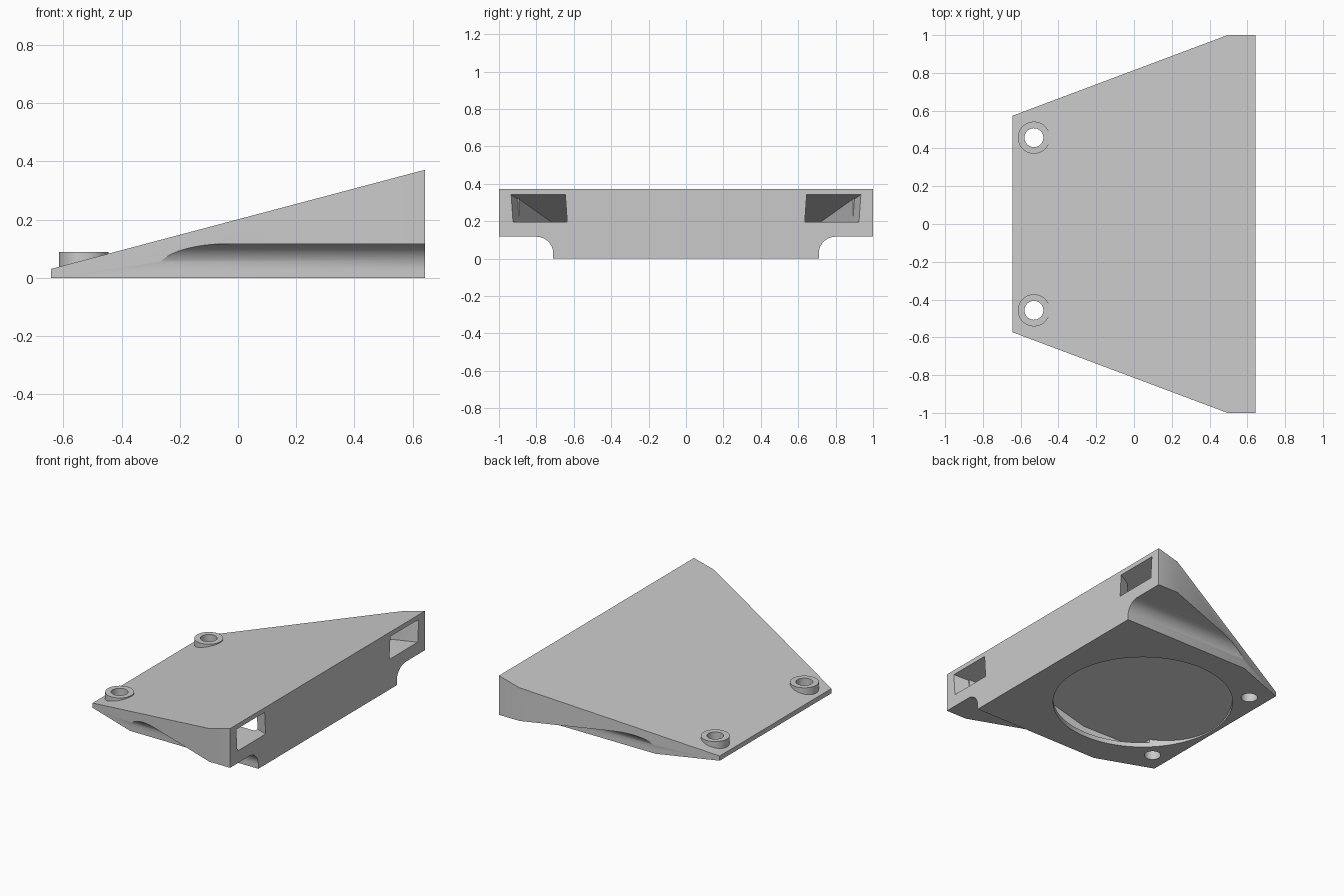
import bpy, bmesh, math
from mathutils import Vector

cube = bpy.data.objects.get("Cube")
if cube:
    bpy.data.objects.remove(cube, do_unlink=True)

grey = bpy.data.materials.new("plain_grey")
grey.use_nodes = True
colour = (0.59, 0.59, 0.59, 1)
grey.diffuse_color = colour
grey.node_tree.nodes["Principled BSDF"].inputs["Base Color"].default_value = colour

X, HALF, SLOPE = 0.643, 1.0, 0.265
SKIN = 0.03          # thickness of the sloping top and of the floor
SHELF = 0.197        # height of the ledge over each channel
INNER = 0.635        # inner edge of that ledge


def outer(x):
    """Half width of the hollow, parallel to the slanted sides."""
    return 0.925 + 0.373 * (x - X)


def prism(name, points, offset):
    """Extrude a closed 3D outline along a vector."""
    bm = bmesh.new()
    face = bm.faces.new([bm.verts.new(p) for p in points])
    made = bmesh.ops.extrude_face_region(bm, geom=[face])["geom"]
    bmesh.ops.translate(bm, vec=Vector(offset), verts=[v for v in made if isinstance(v, bmesh.types.BMVert)])
    bmesh.ops.recalc_face_normals(bm, faces=bm.faces)
    mesh = bpy.data.meshes.new(name)
    bm.to_mesh(mesh)
    bm.free()
    mesh.materials.append(grey)
    ob = bpy.data.objects.new(name, mesh)
    bpy.context.collection.objects.link(ob)
    return ob


def cylinder(name, x, y, r, z0, z1, n=64):
    ring = [(x + r * math.cos(2 * math.pi * i / n), y + r * math.sin(2 * math.pi * i / n), z0) for i in range(n)]
    return prism(name, ring, (0, 0, z1 - z0))


def combine(target, other, operation):
    mod = target.modifiers.new("join", "BOOLEAN")
    mod.operation, mod.solver, mod.object = operation, "EXACT", other
    bpy.context.view_layer.objects.active = target
    bpy.ops.object.modifier_apply(modifier=mod.name)
    bpy.data.objects.remove(other, do_unlink=True)


def trim_to_slope(ob, depth):
    """Keep only what lies under the sloping top, lowered by depth."""
    mid = 0.201 - depth
    side = [(-1, -0.3), (1, -0.3), (1, mid + SLOPE), (-1, mid - SLOPE)]
    combine(ob, prism("slope", [(x, -2, z) for x, z in side], (0, 4, 0)), "INTERSECT")


# Wedge body: plan outline trimmed by the sloping top
plan = [(-X, -0.573), (0.495, -HALF), (X, -HALF), (X, HALF), (0.495, HALF), (-X, 0.573)]
body = prism("wedge_body", [(x, y, 0) for x, y in plan], (0, 0, 0.6))
trim_to_slope(body, 0)

# Screw bosses standing on the thin end
for s in (-1, 1):
    combine(body, cylinder("boss", -0.53, s * 0.457, 0.085, 0.01, 0.089), "UNION")

# Hollow inside, stepped up over the side channels
low, high = -0.45, 0.565
corners = [(low, -outer(low)), (high, -outer(high)), (high, outer(high)), (low, outer(low))]
hollow = prism("hollow", [(x, y, SKIN) for x, y in corners], (0, 0, 0.5))
trim_to_slope(hollow, SKIN)
for s in (-1, 1):
    ledge = [(-1, s * INNER, -0.1), (1, s * INNER, -0.1), (1, s * 1.5, -0.1), (-1, s * 1.5, -0.1)]
    combine(hollow, prism("ledge", ledge, (0, 0, SHELF + 0.1)), "DIFFERENCE")
combine(body, hollow, "DIFFERENCE")

# Round opening in the floor
opening = cylinder("opening", -0.07, 0, 0.545, -0.1, 0.5, 96)
trim_to_slope(opening, SKIN)
combine(body, opening, "DIFFERENCE")

for s in (-1, 1):
    # Screw holes
    combine(body, cylinder("hole", -0.53, s * 0.457, 0.05, -0.1, 0.3, 48), "DIFFERENCE")

    # Filleted channel along each lower side
    arc = [(0.80 - 0.09 * math.cos(a), 0.027 + 0.09 * math.sin(a))
           for a in (math.pi / 2 * i / 16 for i in range(17))]
    section = [(1.2, -0.1), (0.71, -0.1)] + arc + [(1.2, 0.117)]
    combine(body, prism("channel", [(-1, s * y, z) for y, z in section], (2, 0, 0)), "DIFFERENCE")

    # Window through the tall end wall into the hollow
    frame = [(INNER, SHELF), (0.925, SHELF), (0.939, 0.4), (INNER + 0.014, 0.4)]
    window = prism("window", [(high - 0.01, s * (y - 0.373 * (X - high + 0.01)), z) for y, z in frame],
                   (0.2, s * 0.373 * 0.2, 0))
    trim_to_slope(window, SKIN)
    combine(body, window, "DIFFERENCE")

body.select_set(True)
bpy.context.view_layer.objects.active = body
bpy.ops.object.shade_smooth_by_angle(angle=math.radians(25))
